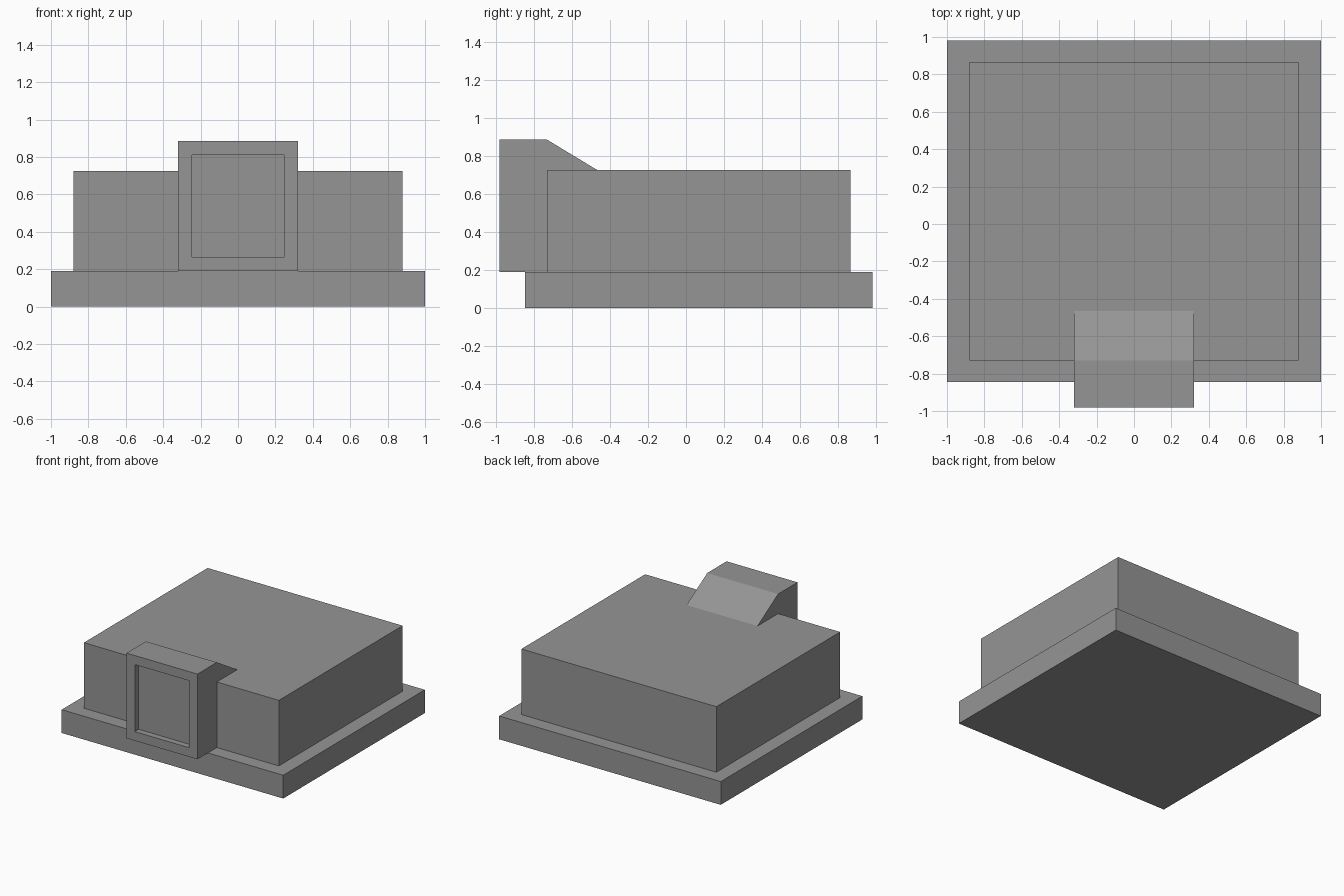
import bpy
import bmesh

if "Cube" in bpy.data.objects:
    bpy.data.objects.remove(bpy.data.objects["Cube"], do_unlink=True)

GREY = (0.3, 0.3, 0.3, 1.0)
grey = bpy.data.materials.new("plain_grey")
grey.use_nodes = True
grey.diffuse_color = GREY
grey.node_tree.nodes["Principled BSDF"].inputs["Base Color"].default_value = GREY


def extrude_profile(name, profile, half_width, recess=None):
    """Sweep a closed (y, z) profile along x; optionally recess its front face."""
    bm = bmesh.new()
    face = bm.faces.new([bm.verts.new((-half_width, y, z)) for y, z in profile])
    swept = bmesh.ops.extrude_face_region(bm, geom=[face])["geom"]
    moved = [v for v in swept if isinstance(v, bmesh.types.BMVert)]
    bmesh.ops.translate(bm, verts=moved, vec=(2 * half_width, 0, 0))
    bmesh.ops.recalc_face_normals(bm, faces=bm.faces[:])
    if recess:
        border, depth = recess
        front = min(bm.faces, key=lambda f: f.calc_center_median().y)
        bmesh.ops.inset_region(bm, faces=[front], thickness=border)
        # A second inset gives the opening upright walls
        bmesh.ops.inset_region(bm, faces=[front], thickness=0.0)
        bmesh.ops.translate(bm, verts=front.verts[:], vec=(0, depth, 0))
    mesh = bpy.data.meshes.new(name)
    bm.to_mesh(mesh)
    bm.free()
    mesh.materials.append(grey)
    obj = bpy.data.objects.new(name, mesh)
    bpy.context.collection.objects.link(obj)
    return obj


def block(name, half_width, front, back, bottom, top):
    return extrude_profile(
        name, [(front, bottom), (back, bottom), (back, top), (front, top)], half_width)


# Ground slab and main body
block("base_slab", 1.0, -0.845, 0.98, 0.0, 0.19)
block("main_body", 0.88, -0.73, 0.865, 0.19, 0.725)

# Front entrance with a sloped back and a shallow recessed opening
extrude_profile(
    "entrance",
    [(-0.98, 0.19), (-0.72, 0.19), (-0.465, 0.72), (-0.465, 0.725),
     (-0.73, 0.885), (-0.98, 0.885)],
    0.32, recess=(0.105, 0.05))
